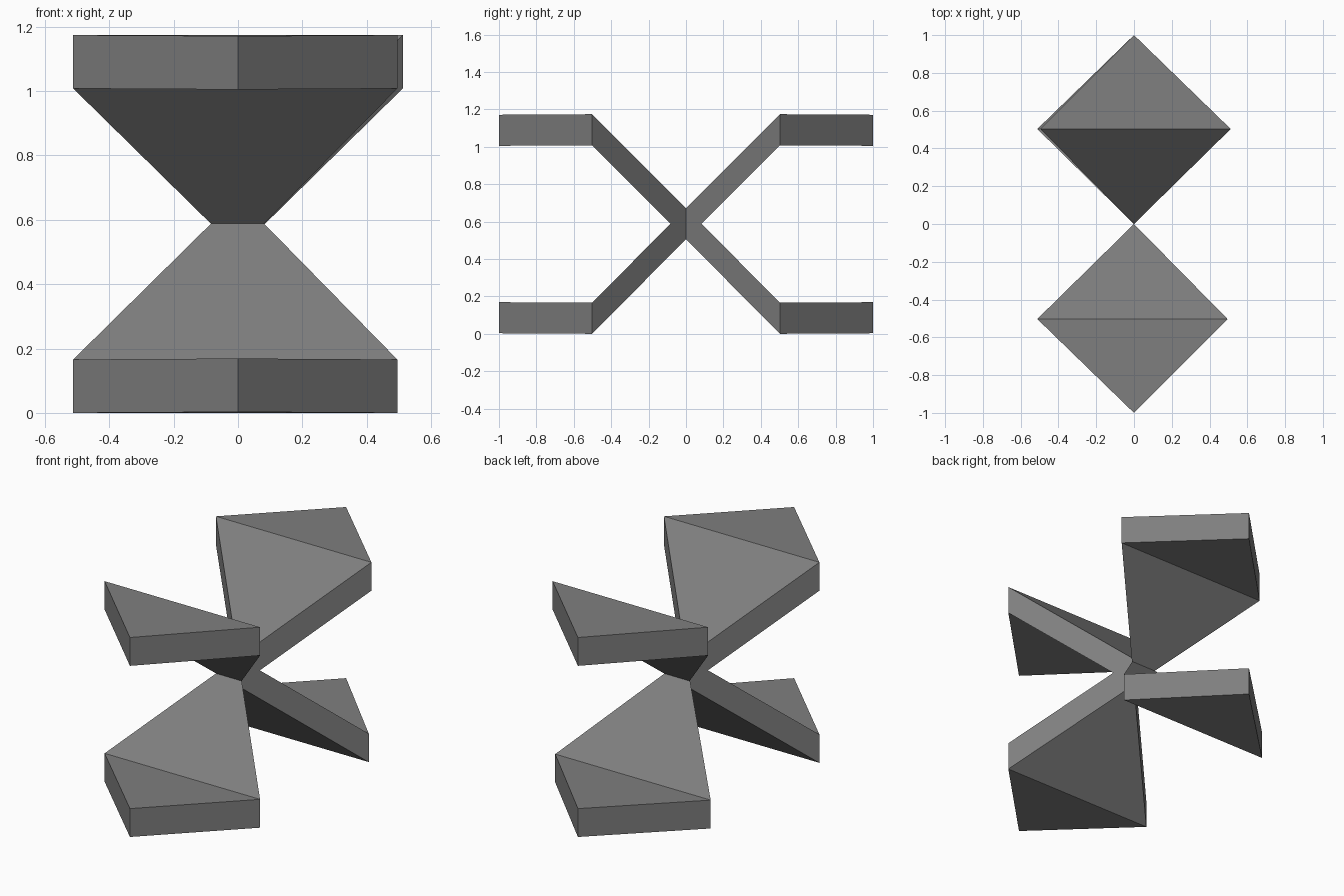
import bpy

if "Cube" in bpy.data.objects:
    bpy.data.objects.remove(bpy.data.objects["Cube"])

# Dark grey finish shared by all parts
grey = bpy.data.materials.new("dark_grey")
grey.diffuse_color = (0.212, 0.212, 0.212, 1)
grey.use_nodes = True
grey.node_tree.nodes["Principled BSDF"].inputs["Base Color"].default_value = grey.diffuse_color


def wing(name, side, fold_z, tip_z, left, right):
    """Square plate standing on one corner in plan, folded along its diagonal."""
    thick = 0.166
    base = [(0, 0, 0.505), (right, side * 0.503, fold_z),
            (0, side, tip_z), (left, side * 0.503, fold_z)]
    verts = base + [(x, y, z + thick) for x, y, z in base]
    faces = [(0, 3, 1), (1, 3, 2), (4, 5, 7), (5, 6, 7)]
    faces += [(i, (i + 1) % 4, (i + 1) % 4 + 4, i + 4) for i in range(4)]
    if side < 0:
        faces = [f[::-1] for f in faces]
    mesh = bpy.data.meshes.new(name)
    mesh.from_pydata(verts, [], faces)
    mesh.update()
    mesh.materials.append(grey)
    obj = bpy.data.objects.new(name, mesh)
    bpy.context.collection.objects.link(obj)


# Four folded plates meeting at a shared vertical edge in the centre
wing("front_lower_wing", -1, 0.0, 0.003, -0.512, 0.495)
wing("back_lower_wing", 1, 0.0, 0.003, -0.512, 0.495)
wing("front_upper_wing", -1, 1.008, 1.005, -0.512, 0.495)
wing("back_upper_wing", 1, 1.008, 1.005, -0.495, 0.512)
